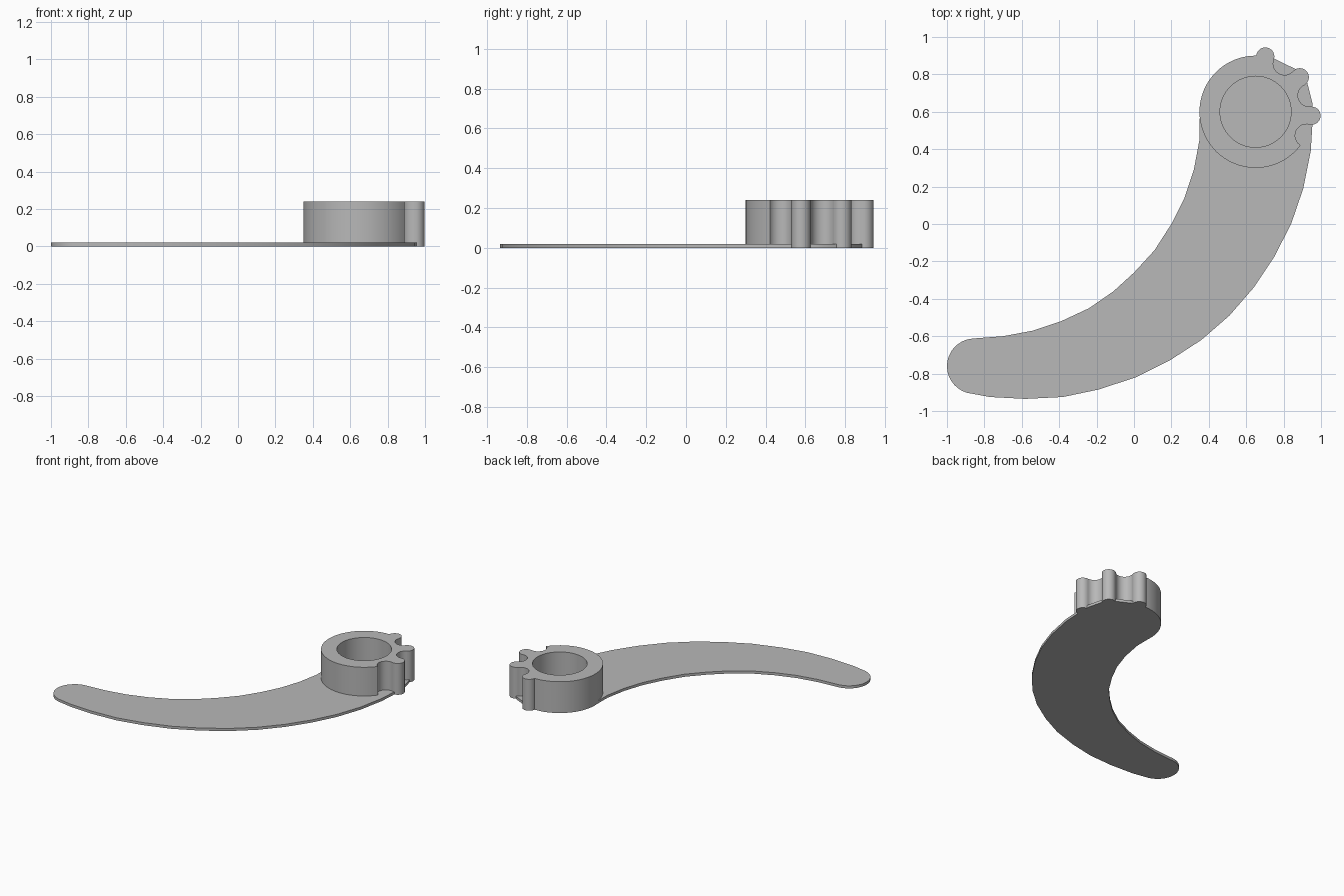
import bpy
import bmesh
from math import sin, cos, asin, radians, degrees

if "Cube" in bpy.data.objects:
    bpy.data.objects.remove(bpy.data.objects["Cube"], do_unlink=True)

CX, CY, R = 0.65, 0.60, 0.30      # hub centre and outer radius
BORE, HUB_H, PLATE_H = 0.19, 0.24, 0.02
TOOTH_R, NOTCH_R = 0.0485, 0.0605

grey = bpy.data.materials.new("plain grey")
grey.use_nodes = True
colour = (0.48, 0.48, 0.48, 1)
grey.diffuse_color = colour
grey.node_tree.nodes["Principled BSDF"].inputs["Base Color"].default_value = colour


def arc(cx, cy, r, start, end, n):
    """Points from start to end, in degrees, both included."""
    angles = [radians(start + (end - start) * i / n) for i in range(n + 1)]
    return [(cx + r * cos(a), cy + r * sin(a)) for a in angles]


def extrude_loops(name, loops, height):
    """Fill closed outlines (inner loops become holes) and raise them from z = 0."""
    bm = bmesh.new()
    edges = []
    for pts in loops:
        vs = [bm.verts.new((x, y, 0)) for x, y in pts]
        edges += [bm.edges.new((vs[i - 1], vs[i])) for i in range(len(vs))]
    bmesh.ops.triangle_fill(bm, edges=edges, use_beauty=True, use_dissolve=False)
    geom = bmesh.ops.extrude_face_region(bm, geom=bm.faces[:], use_keep_orig=True)["geom"]
    top = [g for g in geom if isinstance(g, bmesh.types.BMVert)]
    bmesh.ops.translate(bm, verts=top, vec=(0, 0, height))
    bmesh.ops.recalc_face_normals(bm, faces=bm.faces[:])
    mesh = bpy.data.meshes.new(name)
    bm.to_mesh(mesh)
    bm.free()
    mesh.materials.append(grey)
    obj = bpy.data.objects.new(name, mesh)
    bpy.context.collection.objects.link(obj)
    bpy.ops.object.select_all(action='DESELECT')
    obj.select_set(True)
    bpy.context.view_layer.objects.active = obj
    bpy.ops.object.shade_smooth_by_angle(angle=radians(30))
    return obj


# Curved blade: outer edge, rounded hub end, inner edge, rounded tip
outer = [(-0.77, -0.925), (-0.58, -0.935), (-0.38, -0.925), (-0.19, -0.885),
         (0.01, -0.82), (0.19, -0.73), (0.36, -0.62), (0.51, -0.49), (0.64, -0.34),
         (0.75, -0.175), (0.84, 0.0), (0.905, 0.19), (0.945, 0.39), (0.955, 0.55)]
hub_end = [(0.953, 0.65), (0.925, 0.76), (0.86, 0.83), (0.75, 0.884), (0.62, 0.885),
           (0.52, 0.86), (0.44, 0.80), (0.38, 0.71)]
inner = [(0.352, 0.60), (0.35, 0.45), (0.32, 0.29), (0.27, 0.14), (0.20, 0.0),
         (0.11, -0.14), (0.0, -0.26), (-0.11, -0.36), (-0.24, -0.45), (-0.39, -0.52),
         (-0.54, -0.57), (-0.70, -0.60)]
tip = arc(-0.852, -0.76, 0.148, 95, 265, 16)
extrude_loops("blade", [outer + hub_end + inner + tip], PLATE_H)

# Hub ring: three notches and three teeth alternate around the pitch circle
profile = []
tooth_half = degrees(2 * asin(TOOTH_R / (2 * R)))
notch_half = degrees(2 * asin(NOTCH_R / (2 * R)))
for i in range(6):
    at = -25 + 21 * i
    px, py = CX + R * cos(radians(at)), CY + R * sin(radians(at))
    if i % 2:
        s = 90 + tooth_half / 2
        profile += arc(px, py, TOOTH_R, at - s, at + s, 14)
    else:
        s = 90 + notch_half / 2
        profile += arc(px, py, NOTCH_R, at - s, at + s - 360, 12)
profile += arc(CX, CY, R, 80 + tooth_half, 335 - notch_half, 48)[1:-1]
bore = arc(CX, CY, BORE, 0, 360, 64)[:-1]
extrude_loops("toothed_hub", [profile, bore], HUB_H)
